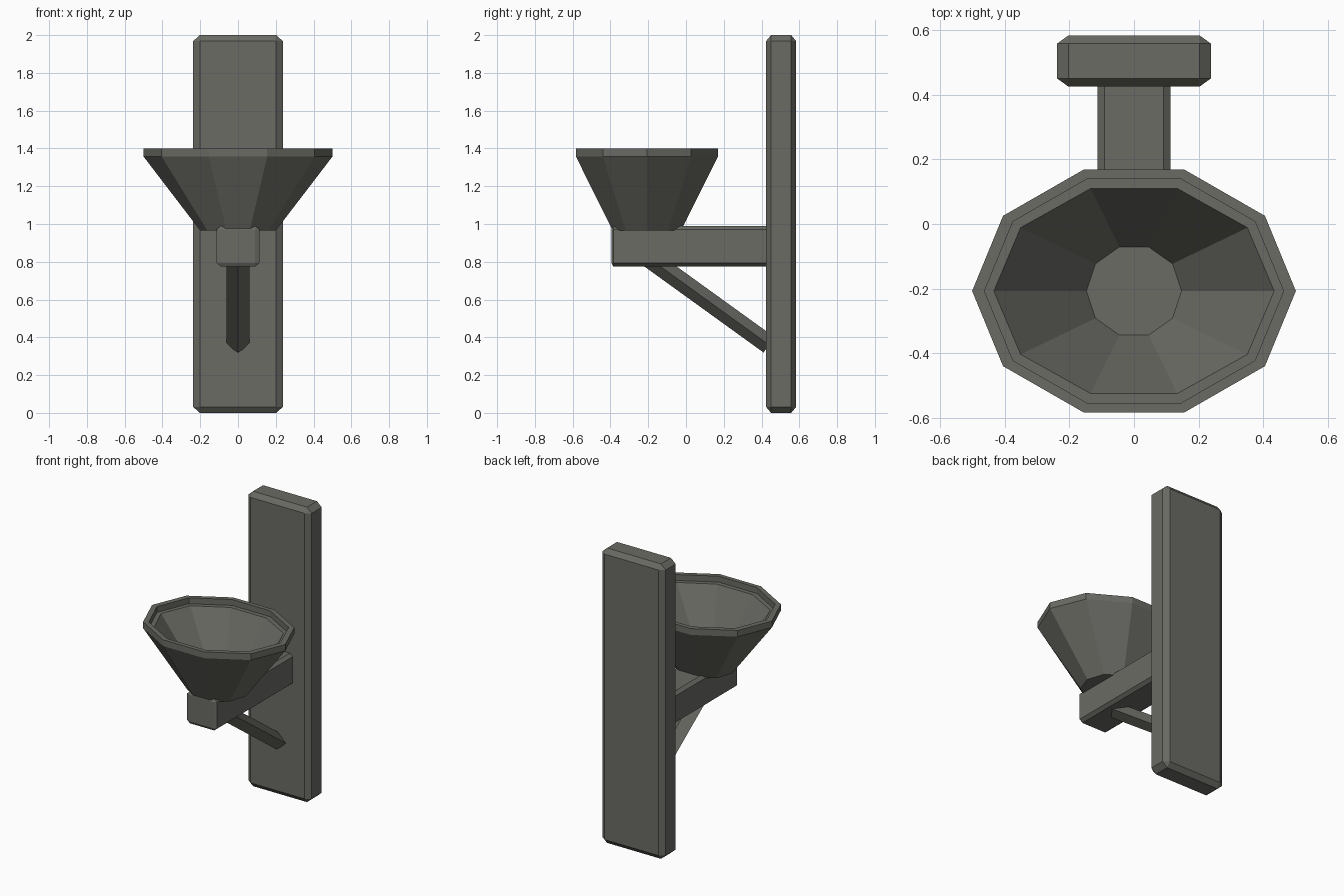
import bpy, bmesh, math
from mathutils import Vector

if "Cube" in bpy.data.objects:
    bpy.data.objects.remove(bpy.data.objects["Cube"])

iron = bpy.data.materials.new("dark_grey_iron")
iron.diffuse_color = (0.145, 0.145, 0.128, 1)
iron.use_nodes = True
iron.node_tree.nodes["Principled BSDF"].inputs["Base Color"].default_value = iron.diffuse_color


def finish(name, bm):
    bmesh.ops.recalc_face_normals(bm, faces=bm.faces)
    mesh = bpy.data.meshes.new(name)
    bm.to_mesh(mesh)
    bm.free()
    mesh.materials.append(iron)
    obj = bpy.data.objects.new(name, mesh)
    bpy.context.collection.objects.link(obj)
    return obj


def chamfered_box(name, lo, hi, chamfer):
    """Box between two corners; chamfer is given per axis."""
    bm = bmesh.new()
    bmesh.ops.create_cube(bm, size=1)
    for v in bm.verts:
        v.co = Vector([(lo[i] + hi[i]) / 2 + v.co[i] * (hi[i] - lo[i]) / chamfer[i] for i in range(3)])
    centre = [(lo[i] + hi[i]) / 2 for i in range(3)]
    bmesh.ops.bevel(bm, geom=bm.edges[:], offset=1, segments=1, affect='EDGES')
    for v in bm.verts:
        v.co = Vector([centre[i] + (v.co[i] - centre[i]) * chamfer[i] for i in range(3)])
    return finish(name, bm)


# Wall plate and horizontal arm
chamfered_box("wall_plate", (-0.238, 0.424, 0), (0.238, 0.583, 2), (0.036, 0.026, 0.032))
chamfered_box("arm", (-0.113, -0.395, 0.775), (0.113, 0.46, 0.99), (0.022, 0.01, 0.018))

# Diagonal brace: diamond section running from inside the arm to the plate
bm = bmesh.new()
start, end = Vector((0, -0.20, 0.822)), Vector((0, 0.44, 0.36))
axis = (end - start).normalized()
side = Vector((1, 0, 0))
up = side.cross(axis).normalized()
rings = []
for p in (start, end):
    rings.append([bm.verts.new(p + o) for o in (side * 0.062, up * 0.05, -side * 0.062, -up * 0.05)])
for i in range(4):
    j = (i + 1) % 4
    bm.faces.new((rings[0][i], rings[0][j], rings[1][j], rings[1][i]))
bm.faces.new(rings[0])
bm.faces.new(rings[1])
finish("brace", bm)

# Ten-sided oval bowl, outside bottom up over the lip and down to the floor: (x radius, y radius, z)
profile = [(0.20, 0.19, 0.965), (0.50, 0.395, 1.357), (0.50, 0.395, 1.40),
           (0.462, 0.365, 1.40), (0.462, 0.365, 1.36), (0.433, 0.333, 1.36),
           (0.147, 0.143, 1.0), (0.084, 0.073, 1.0)]
bm = bmesh.new()
sides = 10
rings = []
for rx, ry, z in profile:
    rings.append([bm.verts.new((rx * math.cos(2 * math.pi * k / sides),
                                -0.207 + ry * math.sin(2 * math.pi * k / sides), z)) for k in range(sides)])
for a, b in zip(rings, rings[1:]):
    for k in range(sides):
        n = (k + 1) % sides
        bm.faces.new((a[k], a[n], b[n], b[k]))
bm.faces.new(rings[0])
bm.faces.new(rings[-1])
finish("bowl", bm)
